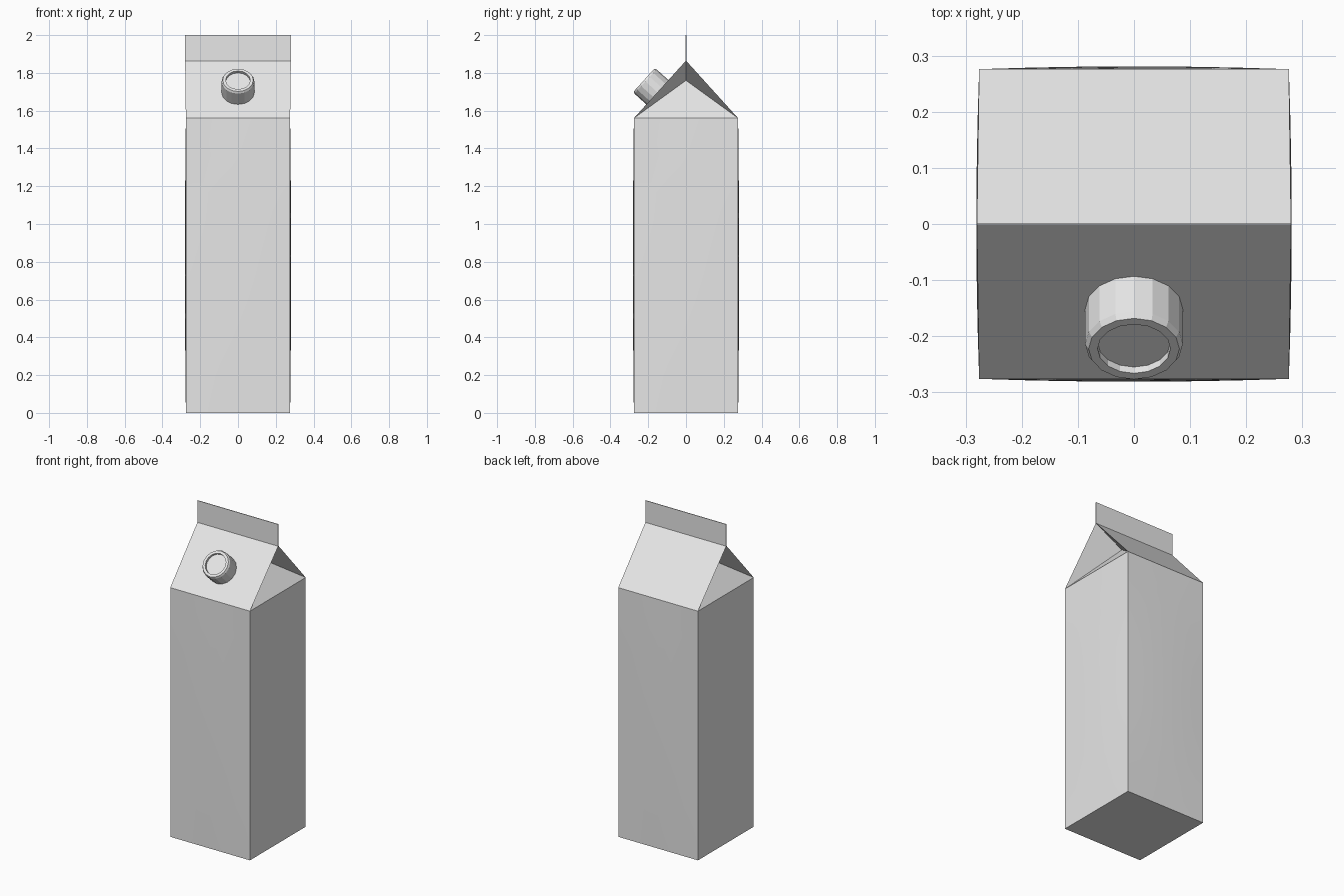
import bpy, bmesh
from math import cos, sin, pi
from mathutils import Vector

cube = bpy.data.objects.get("Cube")
if cube:
    bpy.data.objects.remove(cube, do_unlink=True)

HALF, SHOULDER, RIDGE, TOP = 0.276, 1.56, 1.865, 2.0
EDGE = 0.28          # half length of the ridge and top seam
BULGE = 0.005        # slight swelling of the body panels

card = bpy.data.materials.new("light_grey")
card.use_nodes = True
card.diffuse_color = (0.8, 0.8, 0.8, 1)
card.node_tree.nodes["Principled BSDF"].inputs["Base Color"].default_value = (0.8, 0.8, 0.8, 1)


def finish(name, bm, smooth=False):
    bmesh.ops.recalc_face_normals(bm, faces=bm.faces)
    mesh = bpy.data.meshes.new(name)
    bm.to_mesh(mesh)
    bm.free()
    mesh.materials.append(card)
    obj = bpy.data.objects.new(name, mesh)
    bpy.context.collection.objects.link(obj)
    if smooth:
        bpy.ops.object.select_all(action='DESELECT')
        obj.select_set(True)
        bpy.context.view_layer.objects.active = obj
        bpy.ops.object.shade_smooth_by_angle(angle=pi / 6)
    return obj


# Body: square tube whose panels swell slightly at mid height
bm = bmesh.new()
SEG, ROWS = 6, 8
rings = []
for row in range(ROWS + 1):
    w = 2 * row / ROWS - 1
    ring = []
    for side in range(4):
        c, s = (1, 0, -1, 0)[side], (0, 1, 0, -1)[side]
        for i in range(SEG):
            u = 2 * i / SEG - 1
            out = HALF + BULGE * (1 - u * u) * (1 - w * w)
            along = u * HALF
            ring.append(bm.verts.new((c * out - s * along, s * out + c * along,
                                      SHOULDER * row / ROWS)))
    rings.append(ring)
for low, high in zip(rings, rings[1:]):
    for i in range(len(low)):
        j = (i + 1) % len(low)
        bm.faces.new((low[i], low[j], high[j], high[i]))
bm.faces.new(rings[0])
finish("carton_body", bm, smooth=True)

# Gable: two roof panels and side panels folded inward
bm = bmesh.new()
corner = {(x, y): bm.verts.new((x * HALF, y * HALF, SHOULDER)) for x in (-1, 1) for y in (-1, 1)}
ridge = {x: bm.verts.new((x * EDGE, 0, RIDGE)) for x in (-1, 1)}
fold = {x: bm.verts.new((x * 0.09, 0, 1.76)) for x in (-1, 1)}
for y in (-1, 1):
    bm.faces.new((corner[-1, y], corner[1, y], ridge[1], ridge[-1]))
for x in (-1, 1):
    bm.faces.new((corner[x, -1], corner[x, 1], fold[x]))
    for y in (-1, 1):
        bm.faces.new((corner[x, y], ridge[x], fold[x]))
finish("gable_top", bm)

# Top seam: thin upright fin along the ridge
bm = bmesh.new()
bmesh.ops.create_cube(bm, size=1)
for v in bm.verts:
    v.co = (v.co.x * 2 * EDGE, v.co.y * 0.004, RIDGE - 0.003 if v.co.z < 0 else TOP)
finish("top_seam", bm)

# Screw cap: turned profile with a recessed lid, square to the front roof panel
SIDES = 16
profile = [(0.087, -0.005), (0.087, 0.084), (0.081, 0.095), (0.065, 0.095), (0.065, 0.08)]
bm = bmesh.new()
loops = [[bm.verts.new((r * cos(2 * pi * i / SIDES), r * sin(2 * pi * i / SIDES), h))
          for i in range(SIDES)] for r, h in profile]
for a, b in zip(loops, loops[1:]):
    for i in range(SIDES):
        j = (i + 1) % SIDES
        bm.faces.new((a[i], a[j], b[j], b[i]))
bm.faces.new(loops[-1])
bm.faces.new(loops[0])
cap = finish("screw_cap", bm)
normal = Vector((0, -(RIDGE - SHOULDER), HALF))
cap.rotation_euler = normal.to_track_quat('Z', 'Y').to_euler()
cap.location = (0, -0.152, 1.698)
